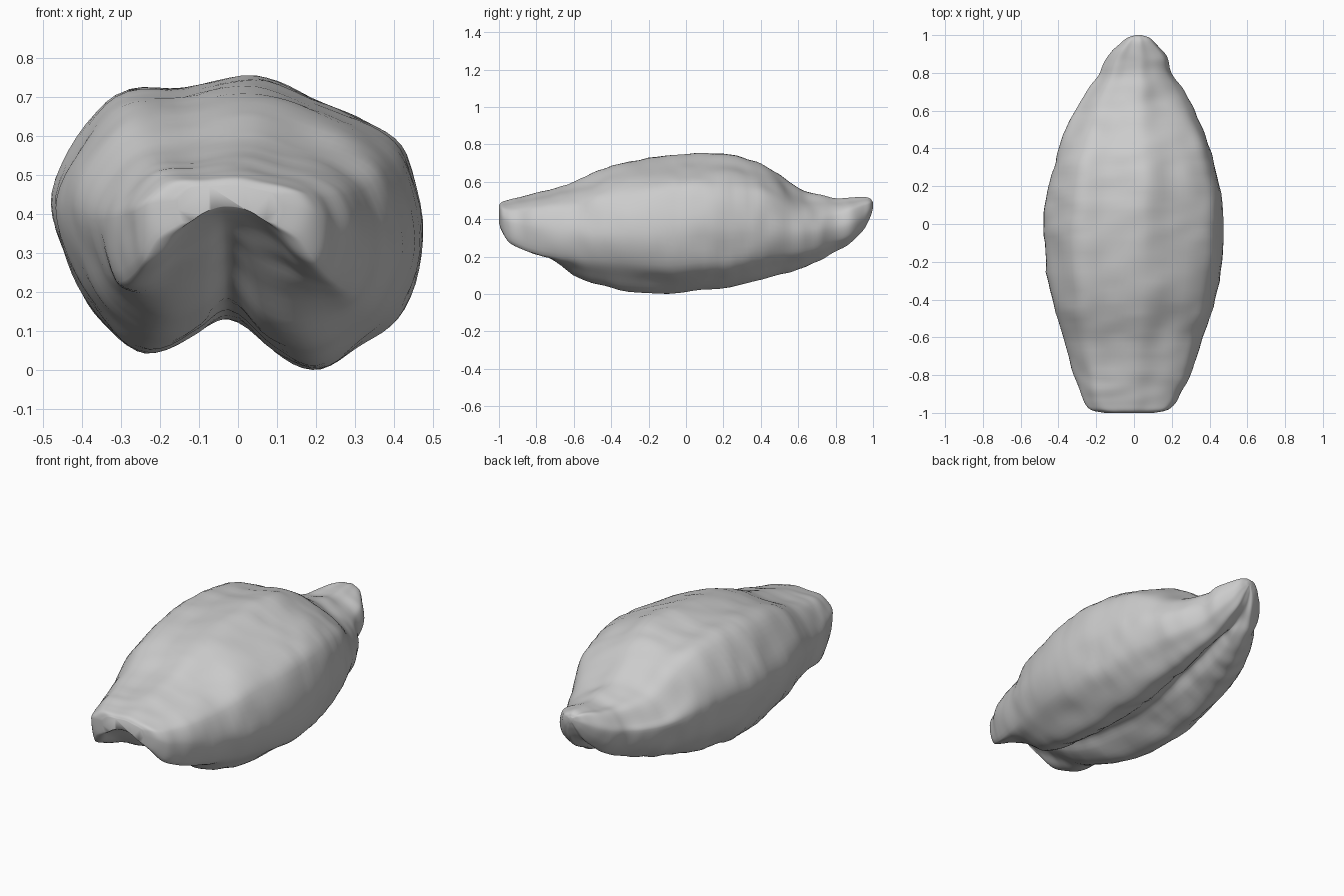
import bpy
import bmesh
from mathutils import Vector, noise

cube = bpy.data.objects.get("Cube")
if cube:
    bpy.data.objects.remove(cube)

# Stations along the seed: y, half width, bottom, top, groove roof
STATIONS = [
    (-1, .13, .38, .475, .42), (-.985, .2, .34, .492, .41), (-.95, .24, .285, .502, .4),
    (-.9, .265, .25, .515, .38), (-.8, .31, .19, .54, .33), (-.6, .37, .1, .6, .23),
    (-.4, .43, .035, .69, .17), (-.1, .475, 0, .74, .13), (.1, .47, .02, .75, .14),
    (.3, .43, .05, .73, .18), (.45, .385, .09, .67, .22), (.6, .32, .135, .57, .25),
    (.72, .25, .18, .53, .28), (.8, .19, .22, .515, .29), (.88, .16, .27, .515, .31),
    (.95, .1, .34, .52, .36), (.985, .06, .41, .51, .42), (1, .015, .46, .49, .465)]

# Cross-section outline as width and height fractions, starting beside the groove
SECTION = [
    (-.22, .13), (-.5, .06), (-.72, .16), (-.9, .33), (-1, .57), (-.9, .75),
    (-.66, .945), (-.3, .965), (.1, 1), (.4, .93), (.72, .84), (.9, .73),
    (1, .45), (.89, .21), (.69, .09), (.45, 0), (.2, .06)]


def spline(points, steps, closed=False):
    """Chord-length cubic curve through points of any dimension."""
    n = len(points)
    pick = (lambda i: points[i % n]) if closed else (lambda i: points[max(0, min(n - 1, i))])
    out = []
    for i in range(n if closed else n - 1):
        a, b, c, d = (Vector(pick(i + k)) for k in (-1, 0, 1, 2))
        before, span, after = (b - a).length, (c - b).length, (d - c).length
        start = (c - a) * (span / (before + span))
        end = (d - b) * (span / (span + after))
        for s in range(steps):
            t = s / steps
            ease = t * t * (3 - 2 * t)
            out.append(b.lerp(c, ease) + start * (t * (1 - t) ** 2) - end * (t * t * (1 - t)))
    if not closed:
        out.append(Vector(points[-1]))
    return out


def fade(x, start, end):
    """Smooth step from 0 at start to 1 at end."""
    t = max(0, min(1, (x - start) / (end - start)))
    return t * t * (3 - 2 * t)


def section_at(y, groove):
    """Outline at y: a broad arch below the front, sloping shoulders at the back."""
    arch = fade(y, -.5, -1)
    slope = fade(y, .4, .62) * fade(y, .95, .72)
    points = [(-.05, groove)]
    for u, v in SECTION:
        if v < .35:
            v += arch * (groove * max(0, 1 - (u / .75) ** 2) - v)
        elif v > .6:
            v -= slope * .08 * abs(u)
        points.append((u, v))
    return spline(points, 5, closed=True)


def wrinkle(p):
    """Broad lumps plus fine creases running across the seed."""
    lumps = noise.noise(p * 5)
    creases = noise.noise(Vector((p.x * 7, p.y * 14, p.z * 7)))
    return .010 * lumps + .007 * creases


# Loft the body through all stations
bm = bmesh.new()
rings = []
for y, half, low, high, roof in spline(STATIONS, 6):
    outline = section_at(y, (roof - low) / (high - low))
    rings.append([bm.verts.new((half * u + .025 * y ** 3, y, low + (high - low) * v))
                  for u, v in outline])
for a, b in zip(rings, rings[1:]):
    for i in range(len(a)):
        j = (i + 1) % len(a)
        bm.faces.new((a[i], a[j], b[j], b[i]))
bm.faces.new(rings[0])
bm.faces.new(rings[-1])
bmesh.ops.recalc_face_normals(bm, faces=bm.faces)

# Wrinkled skin, fading out at the two tips
bm.normal_update()
moves = [(v, v.normal * wrinkle(v.co) * min(1, (1 - abs(v.co.y)) * 8)) for v in bm.verts]
for v, move in moves:
    v.co += move
    v.co.z = max(v.co.z, 0)

mesh = bpy.data.meshes.new("seed_body")
bm.to_mesh(mesh)
bm.free()
seed = bpy.data.objects.new("seed_body", mesh)
bpy.context.collection.objects.link(seed)

# Plain grey skin
grey = bpy.data.materials.new("plain_grey")
grey.use_nodes = True
colour = (.6, .6, .6, 1)
grey.diffuse_color = colour
grey.node_tree.nodes["Principled BSDF"].inputs["Base Color"].default_value = colour
mesh.materials.append(grey)

bpy.context.view_layer.objects.active = seed
seed.select_set(True)
bpy.ops.object.shade_smooth_by_angle(angle=1.1)
